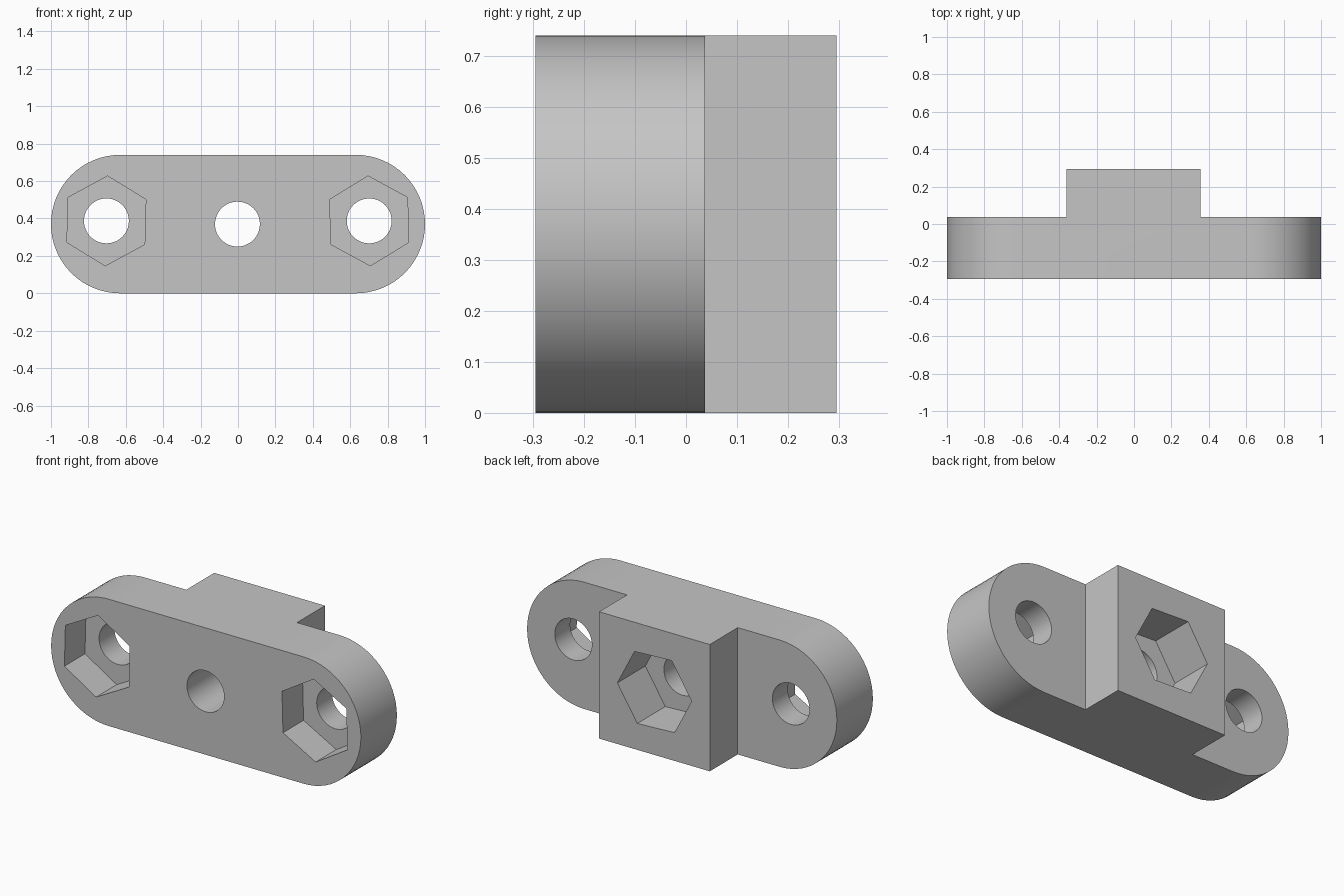
import bpy, bmesh
from math import cos, sin, pi, radians

default = bpy.data.objects.get("Cube")
if default:
    bpy.data.objects.remove(default, do_unlink=True)

FRONT, LEDGE, BACK = -0.295, 0.037, 0.295
RADIUS = 0.37

grey = bpy.data.materials.new("plain grey")
grey.use_nodes = True
colour = (0.56, 0.56, 0.56, 1)
grey.diffuse_color = colour
grey.node_tree.nodes["Principled BSDF"].inputs["Base Color"].default_value = colour


def arc(cx, cz, r, start, sweep, steps):
    """Points round a centre in the x-z plane, angles in degrees."""
    return [(cx + r * cos(radians(start + sweep * i / steps)),
             cz + r * sin(radians(start + sweep * i / steps))) for i in range(steps)]


def prism(name, outline, y0, y1):
    """Extrude an x-z outline from y0 to y1."""
    bm = bmesh.new()
    face = bm.faces.new([bm.verts.new((x, y0, z)) for x, z in outline])
    extruded = bmesh.ops.extrude_face_region(bm, geom=[face])["geom"]
    moved = [v for v in extruded if isinstance(v, bmesh.types.BMVert)]
    bmesh.ops.translate(bm, verts=moved, vec=(0, y1 - y0, 0))
    bmesh.ops.recalc_face_normals(bm, faces=bm.faces)
    mesh = bpy.data.meshes.new(name)
    bm.to_mesh(mesh)
    bm.free()
    mesh.materials.append(grey)
    obj = bpy.data.objects.new(name, mesh)
    bpy.context.collection.objects.link(obj)
    return obj


# Rounded bar at full depth
end = 1 - RADIUS
outline = (arc(end, RADIUS, RADIUS, -90, 180, 32) + [(end, 2 * RADIUS)]
           + arc(-end, RADIUS, RADIUS, 90, 180, 32) + [(-end, 0)])
bracket = prism("mounting_bracket", outline, FRONT, BACK)

cutters = []

# Steps that leave the raised block in the middle of the back
for side, inner in ((-1, -0.36), (1, 0.355)):
    box = [(inner, -0.2), (side * 1.2, -0.2), (side * 1.2, 1), (inner, 1)]
    cutters.append(prism("step_cutter", box, LEDGE, 0.5))

# Outer bolt holes with nut pockets in the front
for side in (-1, 1):
    x, z = side * 0.7025 - 0.001, 0.387
    cutters.append(prism("bolt_hole_cutter", arc(x, z, 0.12, 0, 360, 48), -0.5, 0.5))
    hexagon = arc(x, z, 0.24, 90 + side * 1.5, 360, 6)
    cutters.append(prism("nut_pocket_cutter", hexagon, -0.5, FRONT + 0.19))

# Centre bolt hole with nut pocket in the back
cutters.append(prism("bolt_hole_cutter", arc(-0.003, 0.37, 0.12, 0, 360, 48), -0.5, 0.5))
cutters.append(prism("nut_pocket_cutter", arc(-0.003, 0.367, 0.24, -2.5, 360, 6), LEDGE, 0.5))

# Cut everything out, then discard the cutters
bpy.ops.object.select_all(action="DESELECT")
bpy.context.view_layer.objects.active = bracket
bracket.select_set(True)
for cutter in cutters:
    cutter.hide_render = True
    mod = bracket.modifiers.new("cut", "BOOLEAN")
    mod.operation = "DIFFERENCE"
    mod.solver = "EXACT"
    mod.object = cutter
    bpy.ops.object.modifier_apply(modifier=mod.name)
    bpy.data.objects.remove(cutter, do_unlink=True)

bpy.ops.object.shade_smooth_by_angle(angle=radians(30))
